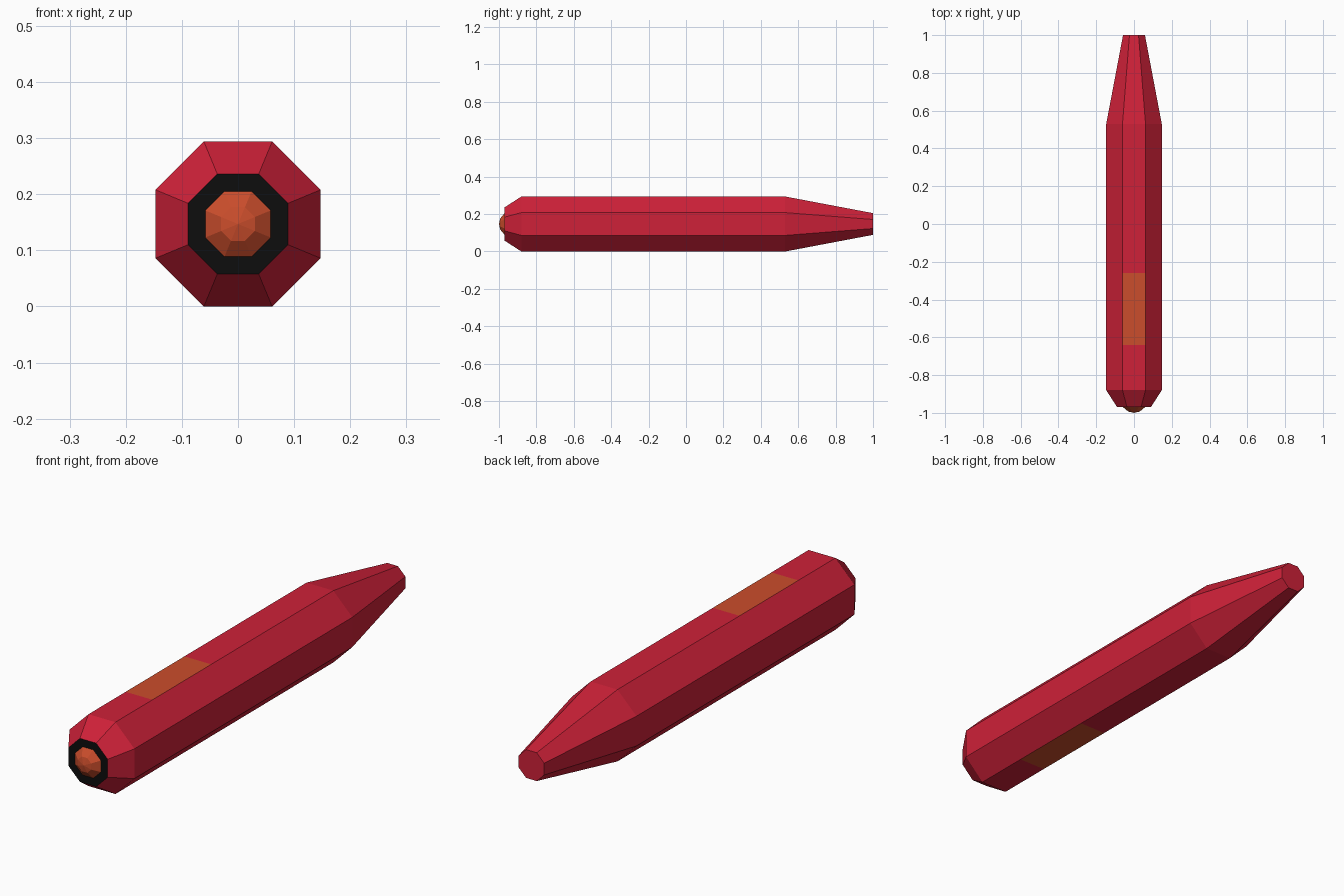
import bpy, bmesh
from math import cos, sin, pi

if "Cube" in bpy.data.objects:
    bpy.data.objects.remove(bpy.data.objects["Cube"])

SIDES = 8
AXIS_Z = 0.147


def material(name, rgb):
    m = bpy.data.materials.new(name)
    m.diffuse_color = (*rgb, 1)
    m.use_nodes = True
    m.node_tree.nodes["Principled BSDF"].inputs["Base Color"].default_value = m.diffuse_color
    return m


red = material("red", (0.62, 0.015, 0.04))
orange = material("orange", (0.60, 0.075, 0.025))
black = material("black", (0.004, 0.004, 0.004))


def octagon_loft(name, profile, mats, cap_start=False, cap_end=False, mat_pick=None):
    """Loft octagons along y; profile = (y, apothem), apothem 0 makes a point."""
    bm = bmesh.new()
    rings = []
    for y, apothem in profile:
        if apothem == 0:
            rings.append([bm.verts.new((0, y, AXIS_Z))])
            continue
        r = apothem / cos(pi / SIDES)
        angles = [2 * pi * (i + 0.5) / SIDES for i in range(SIDES)]
        rings.append([bm.verts.new((r * cos(a), y, AXIS_Z + r * sin(a))) for a in angles])
    for a, b in zip(rings, rings[1:]):
        for i in range(SIDES):
            j = (i + 1) % SIDES
            if len(a) == 1:
                bm.faces.new((a[0], b[j], b[i]))
            else:
                bm.faces.new((a[i], a[j], b[j], b[i]))
    if cap_start:
        bm.faces.new(rings[0])
    if cap_end:
        bm.faces.new(rings[-1][::-1])
    bm.normal_update()
    if mat_pick:
        for f in bm.faces:
            f.material_index = mat_pick(f)
    mesh = bpy.data.meshes.new(name)
    bm.to_mesh(mesh)
    bm.free()
    for m in mats:
        mesh.materials.append(m)
    obj = bpy.data.objects.new(name, mesh)
    bpy.context.collection.objects.link(obj)
    return obj


# Orange panels flush with the top and bottom flats
def panel(face):
    y = face.calc_center_median().y
    return int(abs(face.normal.z) > 0.99 and -0.64 < y < -0.26)


# Barrel with chamfered front and tapered, closed back end
octagon_loft("barrel",
             [(-0.97, 0.089), (-0.88, 0.147), (-0.64, 0.147), (-0.26, 0.147),
              (0.53, 0.147), (1.0, 0.058)],
             [red, orange], cap_end=True, mat_pick=panel)

# Flat black ring around the lens
octagon_loft("lens_ring", [(-0.97, 0.058), (-0.97, 0.089)], [black])

# Faceted lens dome
octagon_loft("lens", [(-1.0, 0), (-0.993, 0.030), (-0.97, 0.058)], [orange])

# Make every normal face outward (lofts run front to back)
for obj in bpy.context.collection.objects:
    bm = bmesh.new()
    bm.from_mesh(obj.data)
    bm.normal_update()
    for f in bm.faces:
        c = f.calc_center_median()
        out = (c.x, -0.2 if c.y < 0 else 0.2, c.z - AXIS_Z)
        if sum(n * o for n, o in zip(f.normal, out)) < 0:
            f.normal_flip()
    bm.to_mesh(obj.data)
    bm.free()
